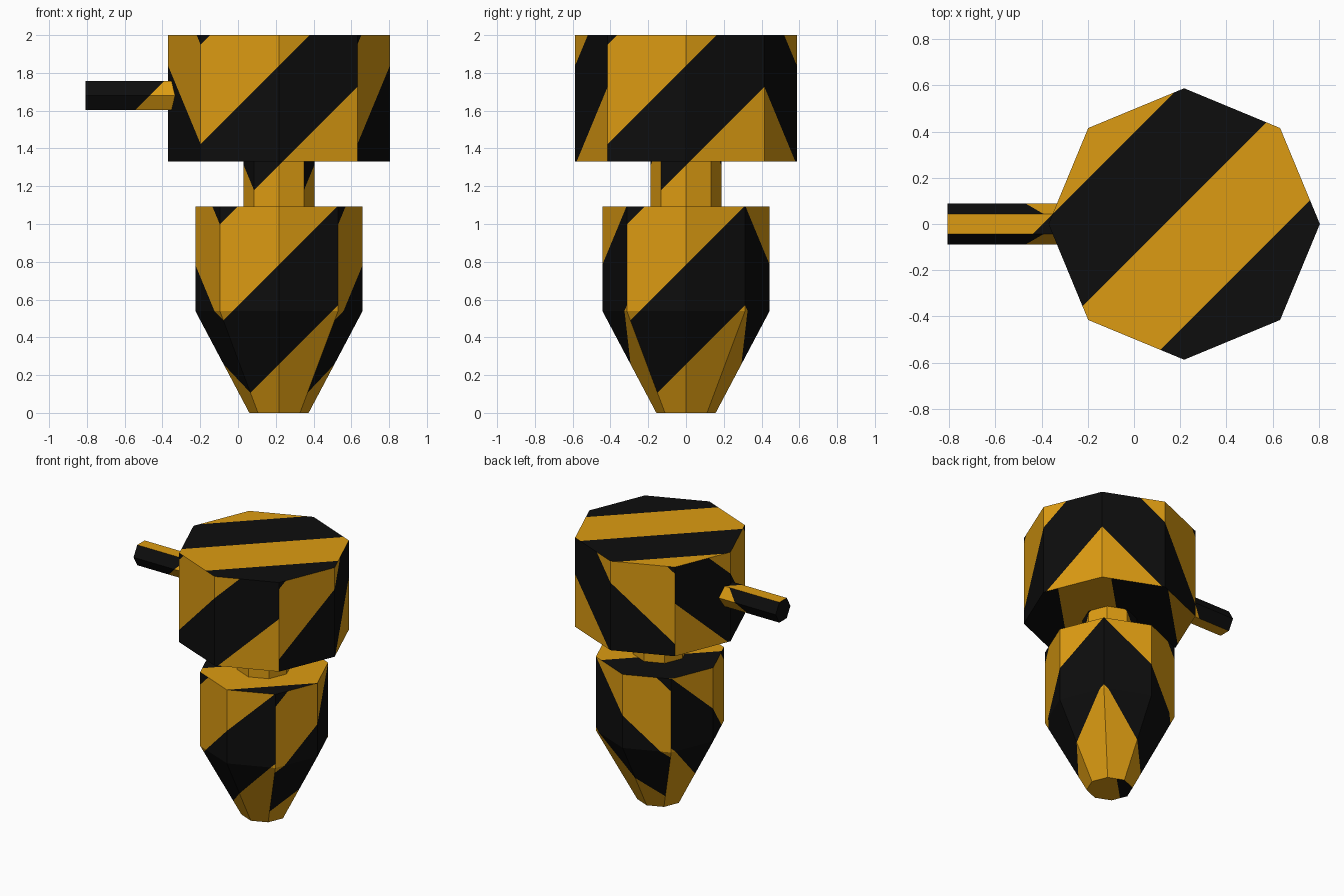
import bpy, bmesh, math
from mathutils import Vector

if "Cube" in bpy.data.objects:
    bpy.data.objects.remove(bpy.data.objects["Cube"])

AXIS_X = 0.217          # x of the vertical axis of the bodies
HALF = 0.527            # width of one stripe measured along u - v
SIDE_PHASE = -0.257     # one stripe border on upright faces
FLAT_PHASE = -0.085     # one stripe border on flat faces


def material(name, col):
    m = bpy.data.materials.new(name)
    m.diffuse_color = (*col, 1)
    m.use_nodes = True
    m.node_tree.nodes["Principled BSDF"].inputs["Base Color"].default_value = m.diffuse_color
    return m


MATS = [material("amber_yellow", (0.72, 0.33, 0.006)),
        material("soft_black", (0.004, 0.004, 0.004))]

# per main axis of the face normal: (stripe direction, border offset)
STRIPES = [(Vector((0, 1, -1)), SIDE_PHASE),
           (Vector((1, 0, -1)), SIDE_PHASE),
           (Vector((1, -1, 0)), FLAT_PHASE)]


def main_axis(face):
    return max(range(3), key=lambda i: abs(face.normal[i]))


def stripe_value(p, axis):
    d, phase = STRIPES[axis]
    return (d.dot(p - Vector((AXIS_X, 0, 0))) - phase) / HALF


def build(name, rings):
    """Skin a list of point rings, close both ends, then cut in diagonal stripes."""
    bm = bmesh.new()
    loops = [[bm.verts.new(p) for p in ring] for ring in rings]
    n = len(loops[0])
    for a, b in zip(loops, loops[1:]):
        for i in range(n):
            j = (i + 1) % n
            bm.faces.new((a[i], a[j], b[j], b[i]))
    bm.faces.new(loops[0][::-1])
    bm.faces.new(loops[-1])
    bmesh.ops.recalc_face_normals(bm, faces=bm.faces[:])

    # cut each group of faces along its stripe borders
    for axis, (d, phase) in enumerate(STRIPES):
        for k in range(-6, 7):
            bm.normal_update()
            faces = [f for f in bm.faces if main_axis(f) == axis]
            geom = set(faces)
            for f in faces:
                geom.update(f.edges)
                geom.update(f.verts)
            co = Vector((AXIS_X, 0, 0)) + d * ((phase + k * HALF) / d.length_squared)
            bmesh.ops.bisect_plane(bm, geom=list(geom), dist=1e-5,
                                   plane_co=co, plane_no=d)
    bm.normal_update()
    # alternate the two colours
    for f in bm.faces:
        s = stripe_value(f.calc_center_median(), main_axis(f))
        f.material_index = 0 if math.floor(s) % 2 == 0 else 1

    me = bpy.data.meshes.new(name)
    bm.to_mesh(me)
    bm.free()
    for m in MATS:
        me.materials.append(m)
    ob = bpy.data.objects.new(name, me)
    bpy.context.collection.objects.link(ob)
    return ob


def octagon(r, z):
    return [(AXIS_X + r * math.cos(i * math.pi / 4), r * math.sin(i * math.pi / 4), z)
            for i in range(8)]


def hexagon(r, x, z):
    return [(x, r * math.cos(i * math.pi / 3), z + r * math.sin(i * math.pi / 3))
            for i in range(6)]


# tapered lower body, neck and wide upper body
build("lower_body", [octagon(0.157, 0), octagon(0.443, 0.54), octagon(0.443, 1.093)])
build("neck", [octagon(0.187, 1.093), octagon(0.187, 1.33)])
build("upper_body", [octagon(0.587, 1.33), octagon(0.587, 2.0)])
# side handle
build("side_handle", [hexagon(0.088, -0.807, 1.68), hexagon(0.088, -0.3, 1.68)])
